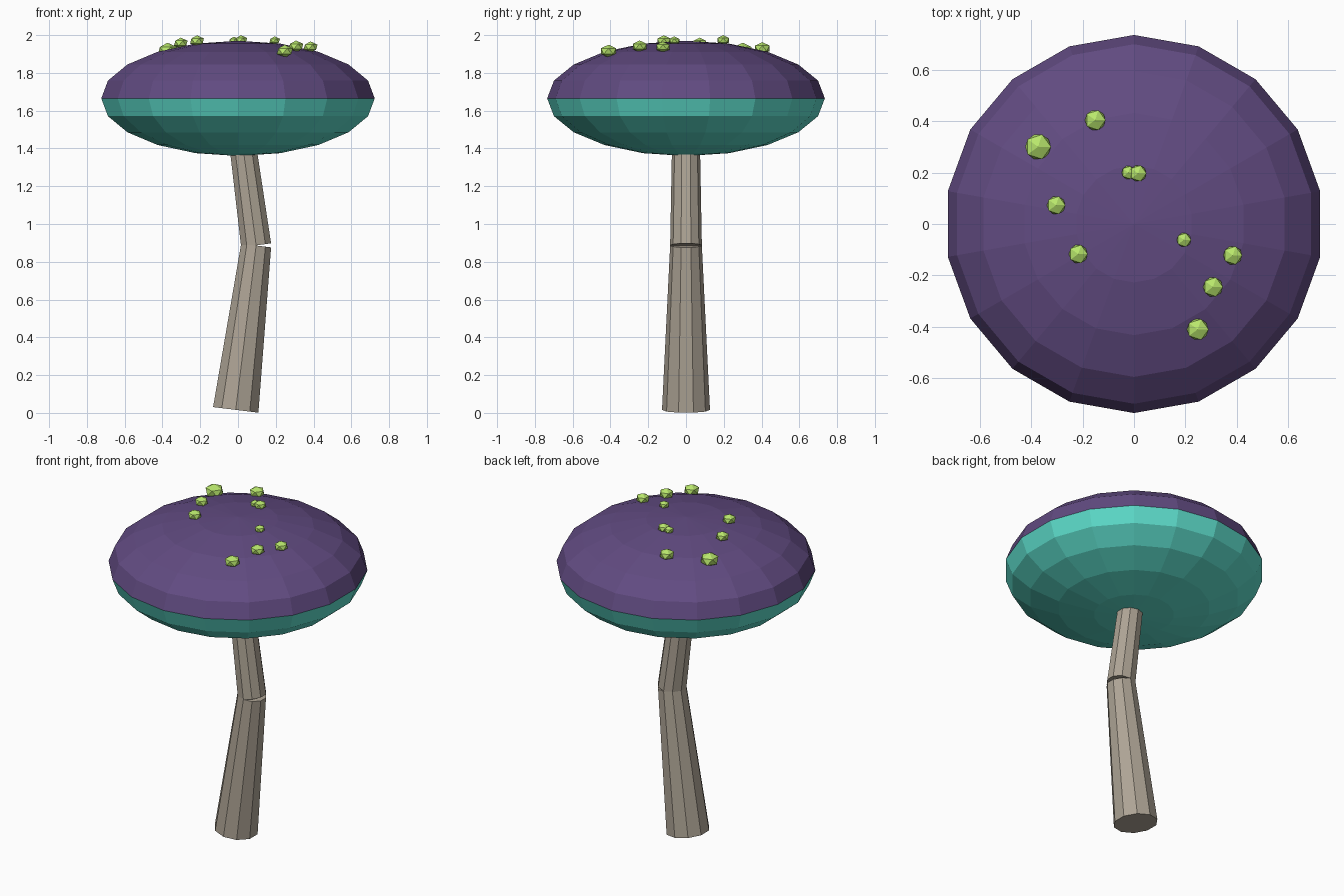
import bpy, bmesh, math
from mathutils import Matrix, Vector

if "Cube" in bpy.data.objects:
    bpy.data.objects.remove(bpy.data.objects["Cube"])

CAP_Z, CAP_R, CAP_H = 1.665, 0.735, 0.305


def material(name, color):
    m = bpy.data.materials.new(name)
    m.diffuse_color = (*color, 1)
    m.use_nodes = True
    m.node_tree.nodes["Principled BSDF"].inputs["Base Color"].default_value = m.diffuse_color
    return m


def add_object(name, bm, mat):
    me = bpy.data.meshes.new(name)
    bm.to_mesh(me)
    bm.free()
    me.materials.append(mat)
    ob = bpy.data.objects.new(name, me)
    bpy.context.collection.objects.link(ob)
    return ob


bark = material("stem_grey", (0.42, 0.37, 0.30))
purple = material("cap_purple", (0.12, 0.07, 0.22))
teal = material("underside_teal", (0.11, 0.72, 0.60))
green = material("spot_green", (0.48, 0.79, 0.15))


# Tapered ten-sided stem section, leaning in the xz plane
def stem(name, p, q, r1, r2):
    p, q = Vector(p), Vector(q)
    d = q - p
    bm = bmesh.new()
    bmesh.ops.create_cone(
        bm, cap_ends=True, segments=10, radius1=r1, radius2=r2, depth=d.length,
        matrix=Matrix.Translation((p + q) / 2) @ Matrix.Rotation(math.atan2(d.x, d.z), 4, 'Y'))
    add_object(name, bm, bark)


stem("lower_stem", (-0.012, 0, 0.016), (0.096, 0, 0.886), 0.127, 0.084)
stem("upper_stem", (0.096, 0, 0.887), (0.018, 0, 1.47), 0.084, 0.073)


# Half of a flattened faceted sphere
def cap_half(name, side, mat):
    bm = bmesh.new()
    bmesh.ops.create_uvsphere(bm, u_segments=18, v_segments=10, radius=1)
    bmesh.ops.delete(bm, geom=[v for v in bm.verts if v.co.z * side < -0.01], context='VERTS')
    bm.transform(Matrix.Translation((0, 0, CAP_Z)) @ Matrix.Diagonal((CAP_R, CAP_R, CAP_H, 1)))
    add_object(name, bm, mat)


cap_half("cap_top", 1, purple)
cap_half("cap_underside", -1, teal)

# Squashed faceted spots on the cap: x, y, radius
spots = [(-0.373, 0.30, 0.056), (-0.151, 0.404, 0.045), (-0.022, 0.20, 0.029),
         (0.016, 0.197, 0.036), (-0.303, 0.073, 0.04), (-0.217, -0.117, 0.041),
         (0.194, -0.062, 0.031), (0.384, -0.122, 0.041), (0.307, -0.245, 0.043),
         (0.248, -0.41, 0.047)]
for i, (x, y, r) in enumerate(spots, 1):
    z = CAP_Z + CAP_H * math.sqrt(1 - (x * x + y * y) / CAP_R ** 2) + 0.4 * r
    bm = bmesh.new()
    bmesh.ops.create_icosphere(
        bm, subdivisions=1, radius=r,
        matrix=Matrix.Translation((x, y, z)) @ Matrix.Diagonal((1, 1, 0.73, 1)))
    add_object(f"spot_{i}", bm, green)
